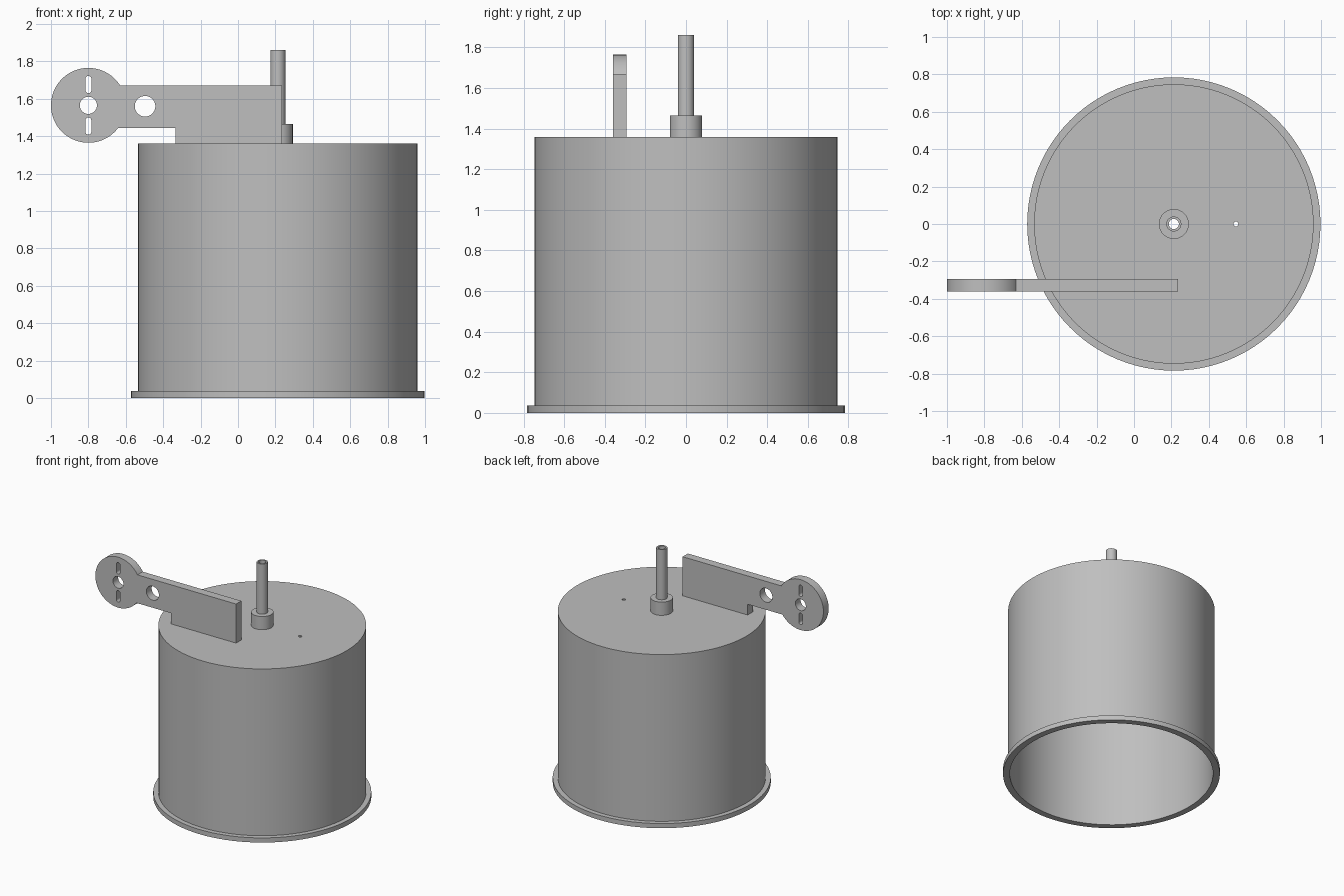
import bpy, bmesh, math
from mathutils import Matrix, Vector

if "Cube" in bpy.data.objects:
    bpy.data.objects.remove(bpy.data.objects["Cube"], do_unlink=True)

AXIS_X = 0.213
LID_Z = 1.36

grey = bpy.data.materials.new("plain grey")
grey.use_nodes = True
grey.diffuse_color = (0.52, 0.52, 0.52, 1)
grey.node_tree.nodes["Principled BSDF"].inputs["Base Color"].default_value = grey.diffuse_color


def finish(name, bm):
    """Turn a bmesh into a named, shaded object."""
    bmesh.ops.remove_doubles(bm, verts=bm.verts, dist=1e-5)
    bmesh.ops.recalc_face_normals(bm, faces=bm.faces)
    mesh = bpy.data.meshes.new(name)
    bm.to_mesh(mesh)
    bm.free()
    mesh.materials.clear()
    mesh.materials.append(grey)
    obj = bpy.data.objects.new(name, mesh)
    bpy.context.collection.objects.link(obj)
    bpy.ops.object.select_all(action='DESELECT')
    obj.select_set(True)
    bpy.context.view_layer.objects.active = obj
    bpy.ops.object.shade_smooth_by_angle(angle=math.radians(30))
    return obj


def lathe(name, profile, steps=96):
    """Spin a closed (radius, height) profile about the drum axis."""
    bm = bmesh.new()
    verts = [bm.verts.new((AXIS_X + r, 0, z)) for r, z in profile]
    edges = [bm.edges.new((verts[i - 1], verts[i])) for i in range(len(verts))]
    bmesh.ops.spin(bm, geom=verts + edges, cent=(AXIS_X, 0, 0), axis=(0, 0, 1),
                   angle=math.tau, steps=steps, use_merge=True)
    return finish(name, bm)


def tube(name, inner, outer, z0, z1):
    return lathe(name, [(inner, z0), (outer, z0), (outer, z1), (inner, z1)], 48)


def arc(cx, cz, r, start, end, count):
    return [(cx + r * math.cos(start + (end - start) * i / count),
             cz + r * math.sin(start + (end - start) * i / count)) for i in range(count + 1)]


def circle(cx, cz, r):
    return arc(cx, cz, r, 0, math.tau, 48)[:-1]


def slot(cx, cz, r, half):
    """Upright slot with rounded ends."""
    return (arc(cx, cz + half, r, 0, math.pi, 10)
            + arc(cx, cz - half, r, math.pi, math.tau, 10))


def plate(name, loops, y, thickness):
    """Upright plate filled between an outline and its holes."""
    curve = bpy.data.curves.new(name, 'CURVE')
    curve.dimensions = '2D'
    curve.fill_mode = 'BOTH'
    curve.extrude = thickness / 2
    for pts in loops:
        spline = curve.splines.new('POLY')
        spline.points.add(len(pts) - 1)
        for point, (px, pz) in zip(spline.points, pts):
            point.co = (px, pz, 0, 1)
        spline.use_cyclic_u = True
    temp = bpy.data.objects.new(name + " outline", curve)
    bpy.context.collection.objects.link(temp)
    bpy.context.view_layer.update()
    flat = temp.evaluated_get(bpy.context.evaluated_depsgraph_get())
    bm = bmesh.new()
    bm.from_mesh(flat.to_mesh())
    flat.to_mesh_clear()
    bpy.data.objects.remove(temp, do_unlink=True)
    bm.transform(Matrix.Translation((0, y, 0)) @ Matrix.Rotation(math.pi / 2, 4, 'X'))
    return finish(name, bm)


# Open-bottomed drum with a base flange and a holed lid
drum = lathe("drum", [(0.735, 0), (0.784, 0), (0.784, 0.037), (0.747, 0.037), (0.747, LID_Z),
                      (0.04, LID_Z), (0.04, LID_Z - 0.02), (0.735, LID_Z - 0.02)])

# Small vent hole in the lid
bm = bmesh.new()
bmesh.ops.create_cone(bm, cap_ends=True, segments=24, radius1=0.013, radius2=0.013, depth=0.2,
                      matrix=Matrix.Translation((0.545, 0, LID_Z)))
cutter = finish("vent_cutter", bm)
cutter.hide_render = True
cutter.hide_viewport = True
cutter.display_type = 'WIRE'
cut = drum.modifiers.new("vent", 'BOOLEAN')
cut.object = cutter
cut.solver = 'EXACT'

# Collar and hollow shaft on the axis
tube("collar", 0.04, 0.08, LID_Z, 1.465)
tube("hollow_shaft", 0.027, 0.04, LID_Z - 0.02, 1.862)

# Bracket arm ending in a round, pierced head
HEAD = Vector((-0.8, 1.565))
R = 0.2
TOP, LOW, END = 1.67, 1.445, 0.235
a_top = math.asin((TOP - HEAD.y) / R)
a_low = math.asin((LOW - HEAD.y) / R)
outline = arc(*HEAD, R, a_top, math.tau + a_low, 72)
outline += [(-0.335, LOW), (-0.335, LID_Z), (END, LID_Z), (END, TOP)]
holes = [circle(*HEAD, 0.046), circle(-0.497, 1.56, 0.055)]
holes += [slot(HEAD.x, HEAD.y + s * 0.111, 0.016, 0.03) for s in (1, -1)]
plate("bracket_arm", [outline] + holes, -0.327, 0.066)
